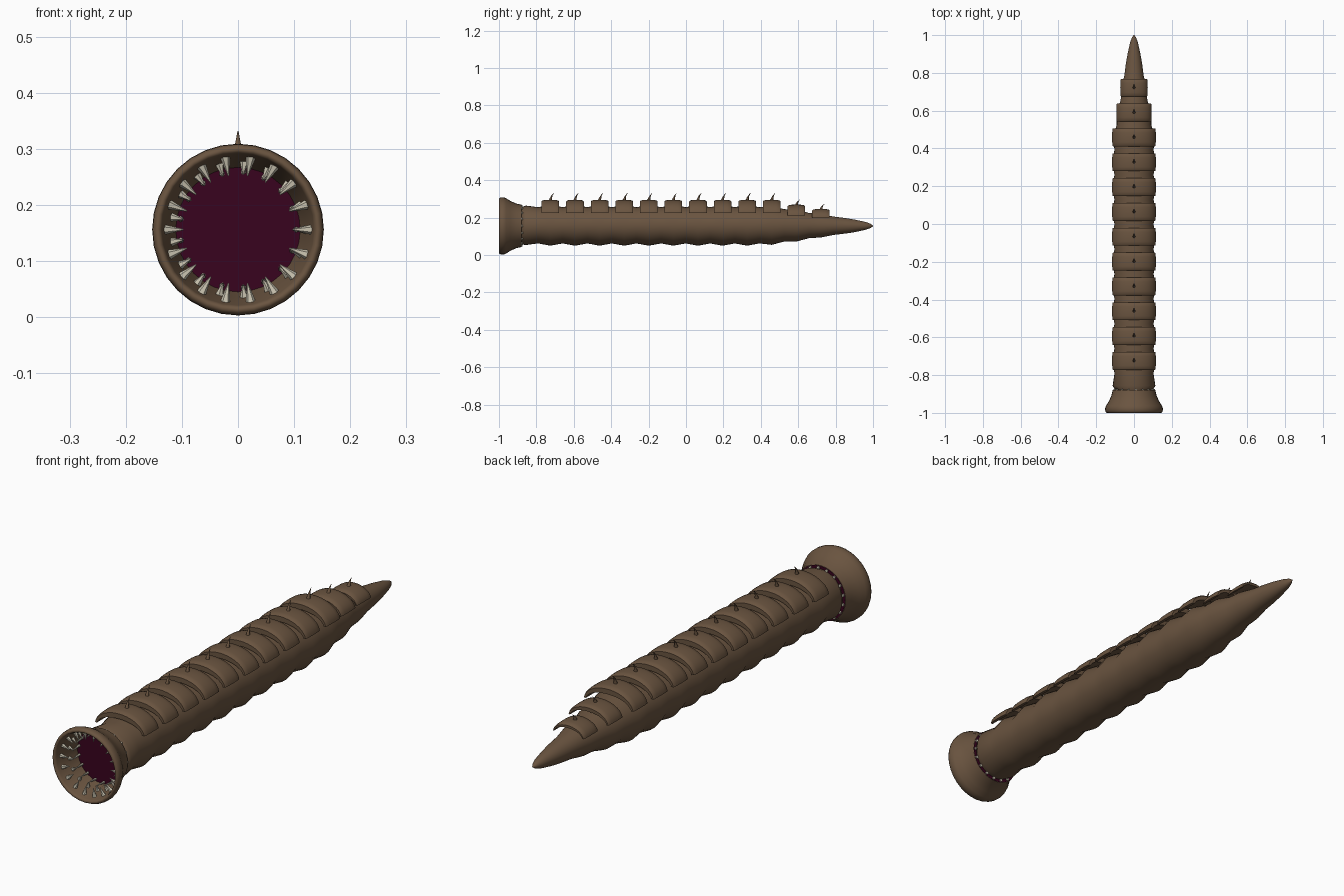
import bpy, bmesh, math
from mathutils import Vector

if "Cube" in bpy.data.objects:
    bpy.data.objects.remove(bpy.data.objects["Cube"])

CZ = 0.156      # height of the body axis
PITCH = 0.1315  # distance between segments
FIRST = -0.725  # first armoured segment


def material(name, rgb):
    m = bpy.data.materials.new(name)
    m.diffuse_color = (*rgb, 1)
    m.use_nodes = True
    m.node_tree.nodes["Principled BSDF"].inputs["Base Color"].default_value = m.diffuse_color
    return m


hide = material("brown hide", (0.144, 0.089, 0.051))
flesh = material("dark purple flesh", (0.040, 0.001, 0.013))
ivory = material("ivory", (0.58, 0.54, 0.43))


def finish(bm, name, mat, angle=45):
    bmesh.ops.recalc_face_normals(bm, faces=bm.faces)
    me = bpy.data.meshes.new(name)
    bm.to_mesh(me)
    bm.free()
    me.materials.append(mat)
    ob = bpy.data.objects.new(name, me)
    bpy.context.collection.objects.link(ob)
    bpy.ops.object.select_all(action='DESELECT')
    bpy.context.view_layer.objects.active = ob
    ob.select_set(True)
    bpy.ops.object.shade_smooth_by_angle(angle=math.radians(angle))
    return ob


def loft(bm, rings, closed_loop=False):
    """Skin a list of point rings, capping the ends of an open run."""
    vs = [[bm.verts.new(p) for p in r] for r in rings]
    n = len(vs[0])
    for a, b in list(zip(vs, vs[1:])) + ([(vs[-1], vs[0])] if closed_loop else []):
        for i in range(n):
            j = (i + 1) % n
            bm.faces.new((a[i], a[j], b[j], b[i]))
    if not closed_loop:
        bm.faces.new(vs[0])
        bm.faces.new(vs[-1])


def ring(y, rx, rz, cz=CZ, n=32):
    return [(rx * math.cos(2 * math.pi * i / n), y,
             cz + rz * math.sin(2 * math.pi * i / n)) for i in range(n)]


def interp(table, y):
    for (a, ra), (b, rb) in zip(table, table[1:]):
        if y <= b:
            return ra + (rb - ra) * (y - a) / (b - a)
    return table[-1][1]


# Body: zigzag of wide and narrow rings that tapers to a pointed tail
taper = [(-0.88, 0.105), (0.4, 0.105), (0.5, 0.097), (0.6, 0.082), (0.7, 0.065),
         (0.8, 0.050), (0.9, 0.034), (0.96, 0.021), (0.985, 0.012), (1.0, 0.002)]
rings = [ring(-0.88, 0.099, 0.099)]
for i in range(-2, 25):
    y = FIRST + i * PITCH / 2
    fade = min(1, max(0, (0.9 - y) / 0.45))
    wave = (1 if i % 2 == 0 else -1) * fade * (0.4 if i == -2 else 1)
    r = interp(taper, y)
    rings.append(ring(y, r * (1 + 0.05 * fade) + 0.007 * wave,
                      r * 0.98 + 0.006 * wave, CZ + 0.003 * fade))
rings += [ring(y, interp(taper, y), interp(taper, y)) for y in (0.9, 0.935, 0.96, 0.985, 1.0)]
bm = bmesh.new()
loft(bm, rings)
finish(bm, "body", hide, 60)

# Head: flared open funnel with a broad rounded lip
profile = [(-0.88, 0.113), (-0.91, 0.120), (-0.94, 0.134), (-0.962, 0.148),
           (-0.975, 0.153), (-0.99, 0.152), (-0.998, 0.148), (-1.0, 0.143),
           (-0.998, 0.138), (-0.99, 0.135), (-0.93, 0.121), (-0.88, 0.109)]
bm = bmesh.new()
loft(bm, [ring(y, r, r) for y, r in profile], closed_loop=True)
finish(bm, "flared_mouth", hide, 60)

# Throat: disc closing the back of the funnel
bm = bmesh.new()
loft(bm, [ring(-0.888, 0.1115, 0.1115), ring(-0.879, 0.1115, 0.1115)])
finish(bm, "throat", flesh)


def cone(bm, base, tip, radius, sides):
    """Pointed spike from base to tip."""
    base, tip = Vector(base), Vector(tip)
    d = tip - base
    q = d.to_track_quat('Z', 'Y')
    res = bmesh.ops.create_cone(bm, cap_ends=True, segments=sides, radius1=radius,
                                radius2=radius * 0.12, depth=d.length)
    for v in res["verts"]:
        v.co = q @ v.co + (base + tip) / 2


# Teeth: two rows pointing inwards around the mouth
def tooth_row(name, count, y0, r0, y1, r1, width):
    bm = bmesh.new()
    for i in range(count):
        a = 2 * math.pi * i / count
        c, s = math.cos(a), math.sin(a)
        cone(bm, (r0 * c, y0, CZ + r0 * s), (r1 * c, y1, CZ + r1 * s), width, 6)
    finish(bm, name, ivory, 30)


tooth_row("outer_teeth", 18, -0.968, 0.133, -0.968, 0.097, 0.0095)
# inner roots pass through the throat disc
tooth_row("inner_teeth", 17, -0.873, 0.105, -0.945, 0.099, 0.0065)
tooth_row("middle_teeth", 17, -0.93, 0.121, -0.935, 0.098, 0.008)

# Armour: arched back plates, each with a small backward-leaning spine
for k in range(12):
    y = FIRST + k * PITCH
    half, low, top = {10: (0.094, 0.208, 0.270), 11: (0.073, 0.197, 0.247)}.get(
        k, (0.116, 0.220, 0.296))
    thick = 0.030 * half / 0.116
    # cross-section along the body: slightly barrelled with rounded edges
    section = [(-0.047, thick), (-0.047, 0.009), (-0.042, 0.004), (-0.025, 0.001),
               (0, 0), (0.025, 0.001), (0.042, 0.004), (0.047, 0.009), (0.047, thick)]
    arch = []
    for i in range(21):
        a = math.radians(4 + 172 * i / 20)
        thin = 0.35 + 0.65 * math.sin(a)
        arch.append([((half - t * thin) * math.cos(a), y + dy,
                      low + (top - low - t * thin) * math.sin(a)) for dy, t in section])
    bm = bmesh.new()
    loft(bm, arch)
    finish(bm, "back_plate", hide, 40)
    height = 0.036 if k < 10 else 0.026
    # curved spine: tapering rings bending towards the tail
    bm = bmesh.new()
    loft(bm, [[(r * math.cos(j * math.pi / 4), y + dy + r * math.sin(j * math.pi / 4),
                top + h * height) for j in range(8)]
              for h, dy, r in ((-0.15, 0, 0.0085), (0.25, 0.003, 0.006),
                               (0.6, 0.008, 0.0035), (1, 0.018, 0.0008))])
    finish(bm, "back_spine", hide, 50)
